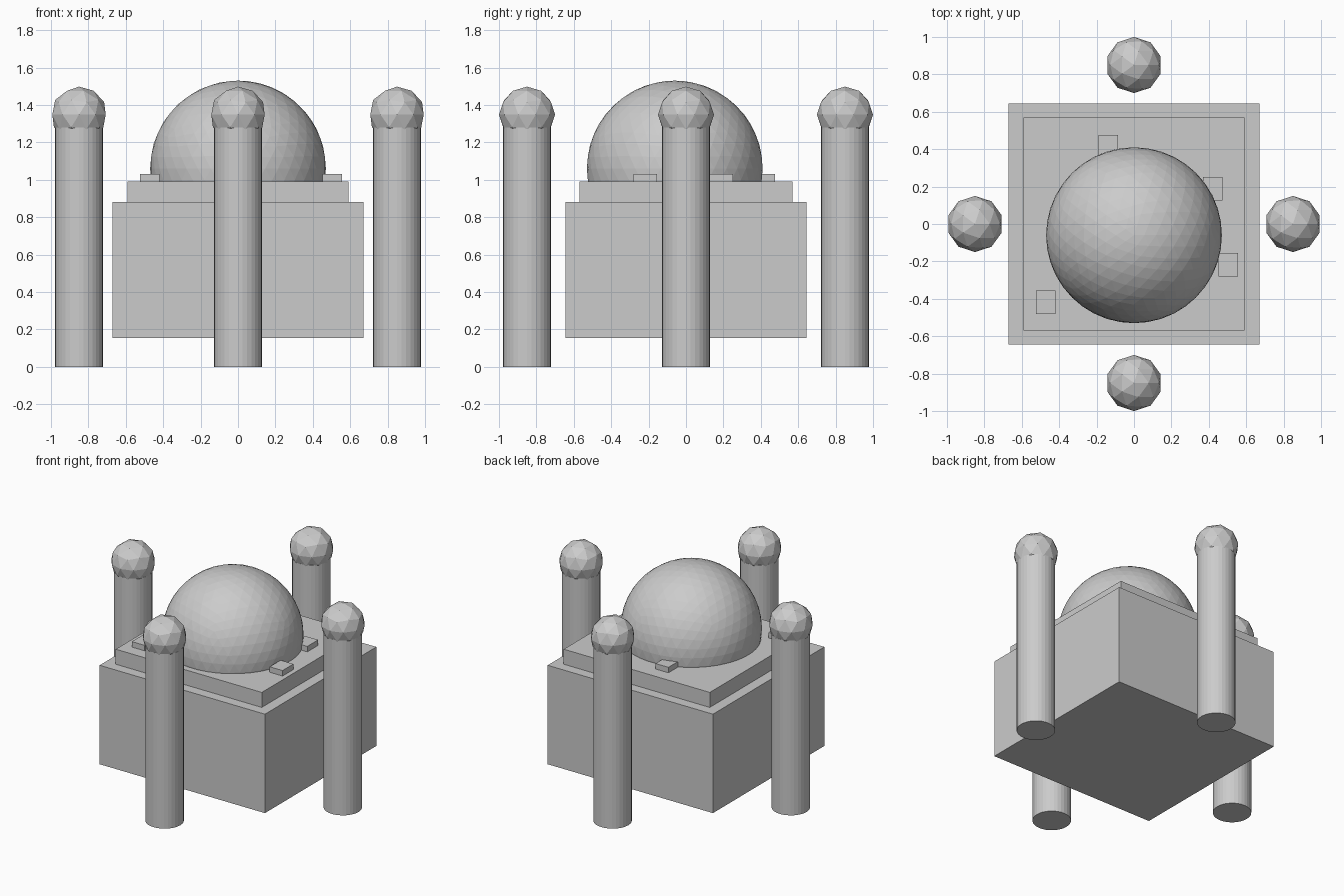
import bpy

if "Cube" in bpy.data.objects:
    bpy.data.objects.remove(bpy.data.objects["Cube"])


def box(name, x0, x1, y0, y1, z0, z1):
    bpy.ops.mesh.primitive_cube_add(
        size=1, location=((x0 + x1) / 2, (y0 + y1) / 2, (z0 + z1) / 2))
    ob = bpy.context.object
    ob.name = name
    ob.scale = (x1 - x0, y1 - y0, z1 - z0)
    bpy.ops.object.transform_apply(location=False, rotation=False, scale=True)
    return ob


def ball(name, radius, subdivisions, location):
    bpy.ops.mesh.primitive_ico_sphere_add(
        subdivisions=subdivisions, radius=radius, location=location)
    bpy.context.object.name = name


# Main hall and stepped roof
box("main_hall", -0.67, 0.67, -0.645, 0.645, 0.155, 0.88)
box("roof_step", -0.592, 0.592, -0.57, 0.57, 0.88, 0.99)

# Faceted dome, lower part sunk into the roof
ball("dome", 0.47, 4, (0, -0.06, 1.06))

# Small blocks scattered on the roof
for x, y in ((-0.138, 0.412), (0.422, 0.188), (0.505, -0.217), (-0.472, -0.418)):
    box("roof_block", x - 0.052, x + 0.052, y - 0.063, y + 0.063, 0.985, 1.03)

# Four towers, each capped with a low-poly ball
for x, y in ((0.85, 0), (-0.85, 0), (0, 0.85), (0, -0.85)):
    bpy.ops.mesh.primitive_cylinder_add(
        vertices=32, radius=0.128, depth=1.28, location=(x, y, 0.64))
    bpy.context.object.name = "tower"
    ball("tower_cap", 0.15, 2, (x, y, 1.348))
